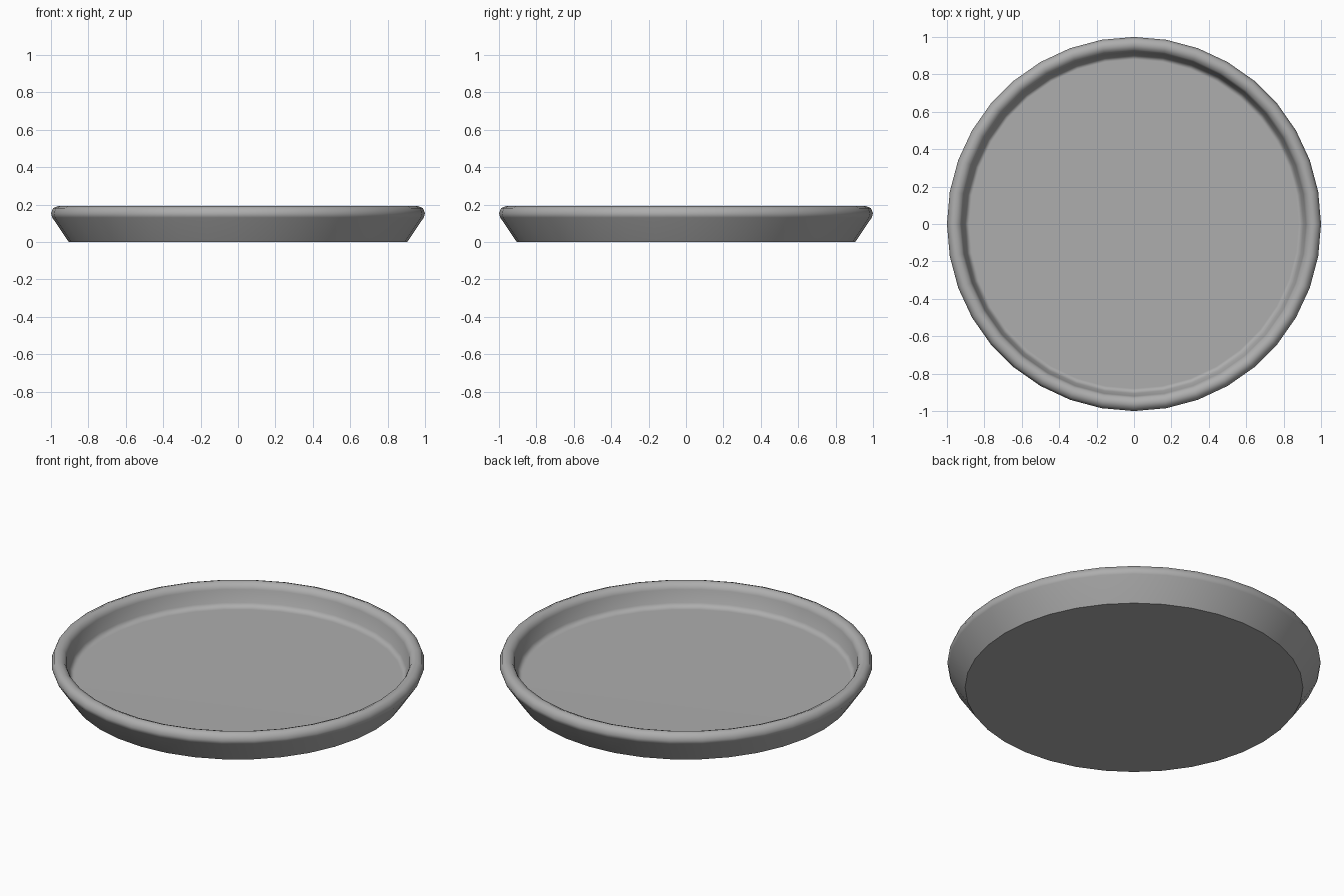
import bpy, bmesh
from math import radians, cos, sin, tau

if "Cube" in bpy.data.objects:
    bpy.data.objects.remove(bpy.data.objects["Cube"])

SIDES = 36

# Cross-section (radius, height): flared wall, rounded rim, filleted inner floor
rim_r, rim_z, rim_c = 0.040, 0.153, 0.960
profile = [(0.905, 0.0)]
profile += [(rim_c + rim_r * cos(radians(a)), rim_z + rim_r * sin(radians(a)))
            for a in (-35, 0, 45, 90, 135, 175)]
profile += [(0.906, 0.085), (0.880, 0.055)]

# Revolve the section into rings, then cap the base and the floor
bm = bmesh.new()
rings = [[bm.verts.new((r * cos(tau * i / SIDES), r * sin(tau * i / SIDES), z))
          for i in range(SIDES)] for r, z in profile]
for low, high in zip(rings, rings[1:]):
    for i in range(SIDES):
        j = (i + 1) % SIDES
        bm.faces.new((low[i], low[j], high[j], high[i]))
bm.faces.new(rings[0][::-1])
bm.faces.new(rings[-1])

mesh = bpy.data.meshes.new("round_tray")
bm.to_mesh(mesh)
bm.free()
tray = bpy.data.objects.new("round_tray", mesh)
bpy.context.collection.objects.link(tray)

# Dark grey finish
grey = bpy.data.materials.new("dark_grey")
grey.diffuse_color = (0.42, 0.42, 0.42, 1)
grey.use_nodes = True
grey.node_tree.nodes["Principled BSDF"].inputs["Base Color"].default_value = grey.diffuse_color
mesh.materials.append(grey)

# Smooth wall and rim, sharp base edge, evenly shaded flat floor
bpy.context.view_layer.objects.active = tray
tray.select_set(True)
bpy.ops.object.shade_smooth_by_angle(angle=radians(50))
weighted = tray.modifiers.new("flat_floor_shading", 'WEIGHTED_NORMAL')
weighted.keep_sharp = True
